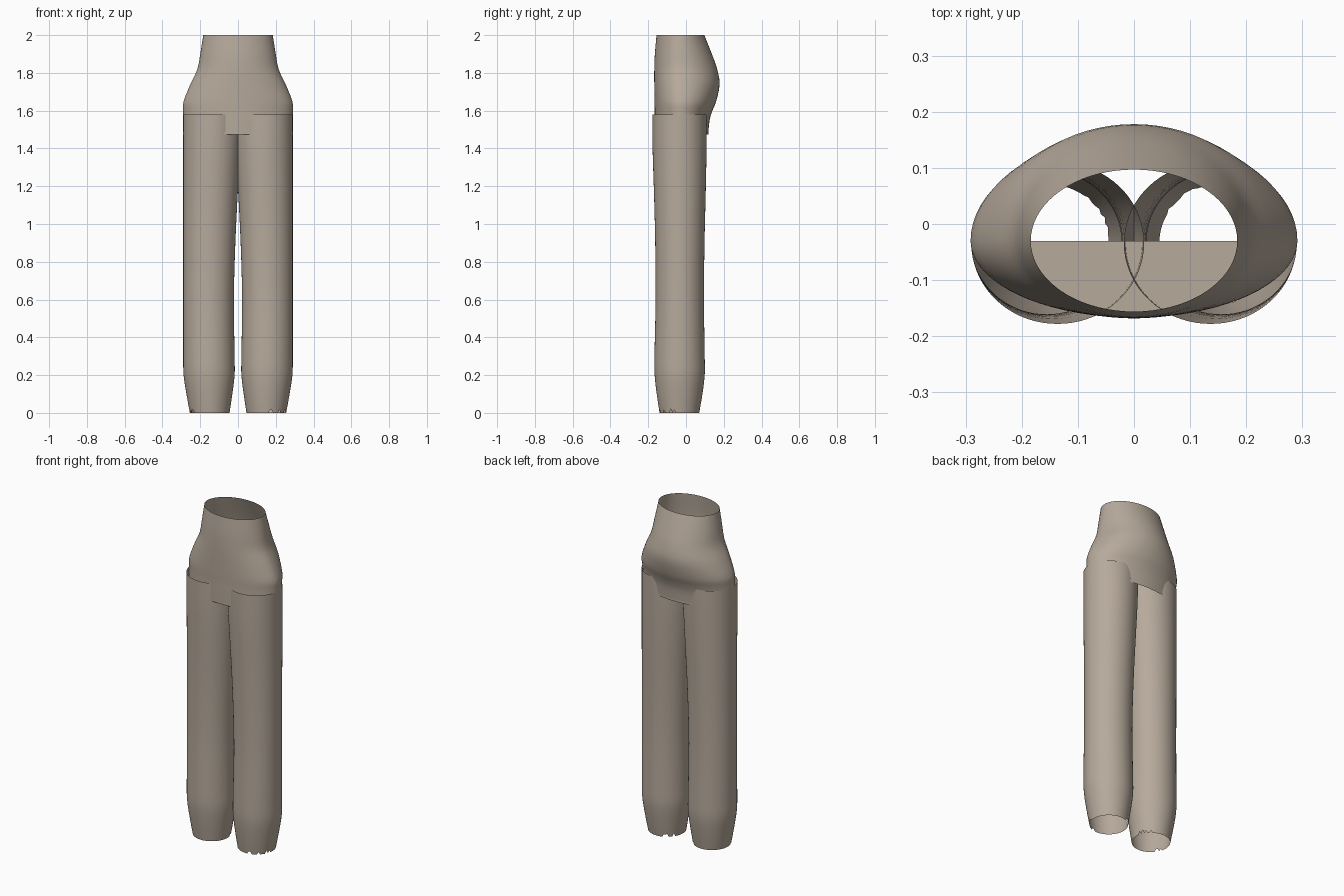
import bpy, bmesh, math, random

random.seed(4)
if "Cube" in bpy.data.objects:
    bpy.data.objects.remove(bpy.data.objects["Cube"])

SEGS = 72
MID_Y = -0.03

cloth = bpy.data.materials.new("warm_beige_cloth")
cloth.use_nodes = True
colour = (0.47, 0.40, 0.33, 1)
cloth.diffuse_color = colour
cloth.node_tree.nodes["Principled BSDF"].inputs["Base Color"].default_value = colour


def finish(name, bm):
    mesh = bpy.data.meshes.new(name)
    bm.to_mesh(mesh)
    bm.free()
    mesh.materials.append(cloth)
    obj = bpy.data.objects.new(name, mesh)
    bpy.context.collection.objects.link(obj)
    bpy.ops.object.select_all(action="DESELECT")
    obj.select_set(True)
    bpy.context.view_layer.objects.active = obj
    bpy.ops.object.shade_smooth_by_angle(angle=math.radians(40))
    return obj


def spline(rows, steps=3):
    """Smooth a list of sections with a Catmull-Rom curve."""
    out = []
    for i in range(len(rows) - 1):
        a, b, c, d = (rows[min(max(k, 0), len(rows) - 1)] for k in range(i - 1, i + 3))
        for s in range(steps):
            t = s / steps
            out.append([q + 0.5 * t * (r - p + t * (2*p - 5*q + 4*r - s4 + t * (3*(q - r) + s4 - p)))
                        for p, q, r, s4 in zip(a, b, c, d)])
    return out + [list(rows[-1])]


def tube(rows, mid_y=None):
    """Open loft through rows of (z, x_min, x_max, y_front, y_back)."""
    bm = bmesh.new()
    rings = []
    for z, x0, x1, yf, yb in rows:
        cy = (yf + yb) / 2 if mid_y is None else mid_y
        ring = []
        for k in range(SEGS):
            a = math.tau * k / SEGS
            depth = yb - cy if math.sin(a) > 0 else cy - yf
            ring.append(bm.verts.new(((x0 + x1) / 2 + (x1 - x0) / 2 * math.cos(a),
                                      cy + depth * math.sin(a), z)))
        rings.append(ring)
    for low, high in zip(rings, rings[1:]):
        for k in range(SEGS):
            n = (k + 1) % SEGS
            bm.faces.new((low[k], low[n], high[n], high[k]))
    return bm, rings


# Hips and waist, open at the top, with a narrow lip below
hip_rows = [(1.48, 0.29, -0.165, 0.118), (1.55, 0.29, -0.166, 0.125), (1.60, 0.29, -0.166, 0.14),
            (1.65, 0.288, -0.167, 0.16), (1.74, 0.252, -0.168, 0.178), (1.82, 0.215, -0.168, 0.165),
            (1.90, 0.20, -0.165, 0.137), (2.0, 0.184, -0.156, 0.097)]
rows = spline([(z, -w, w, f, b) for z, w, f, b in hip_rows])
bm, _ = tube(rows, MID_Y)
finish("hips", bm)
bm, _ = tube([(1.475, -0.291, 0.291, -0.168, 0.12), (1.487, -0.291, 0.291, -0.168, 0.12)], MID_Y)
finish("hip_lip", bm)

# Flat panel closing the front half of the hips
bm = bmesh.new()
bm.faces.new([bm.verts.new((0.29 * math.cos(a), MID_Y - 0.135 * math.sin(a), 1.48))
              for a in (-math.pi * k / 36 + math.pi for k in range(37))])
finish("front_floor", bm)

# Trouser legs with torn hems
leg_rows = [(0, 0.045, 0.255, -0.14, 0.07), (0.10, 0.03, 0.273, -0.155, 0.087),
            (0.20, 0.018, 0.288, -0.166, 0.099), (0.30, 0.018, 0.29, -0.167, 0.099),
            (0.60, 0.022, 0.29, -0.161, 0.095), (0.90, 0.014, 0.29, -0.163, 0.098),
            (1.15, 0.002, 0.29, -0.169, 0.104), (1.40, -0.012, 0.29, -0.177, 0.109),
            (1.58, -0.018, 0.29, -0.178, 0.11)]


def leg(name, side, tears):
    bm, rings = tube(spline(leg_rows))
    for k, v in enumerate(rings[0]):
        angle = 360 * k / SEGS
        if any(lo < angle < hi for lo, hi in tears) and random.random() < 0.6:
            up = rings[1][k].co
            v.co = v.co.lerp(up, random.uniform(0.5, 0.95))
    if side < 0:
        for v in bm.verts:
            v.co.x *= -1
        bmesh.ops.reverse_faces(bm, faces=bm.faces[:])
    finish(name, bm)


leg("left_leg", 1, [(275, 350), (110, 150)])
leg("right_leg", -1, [(320, 350), (125, 170)])
